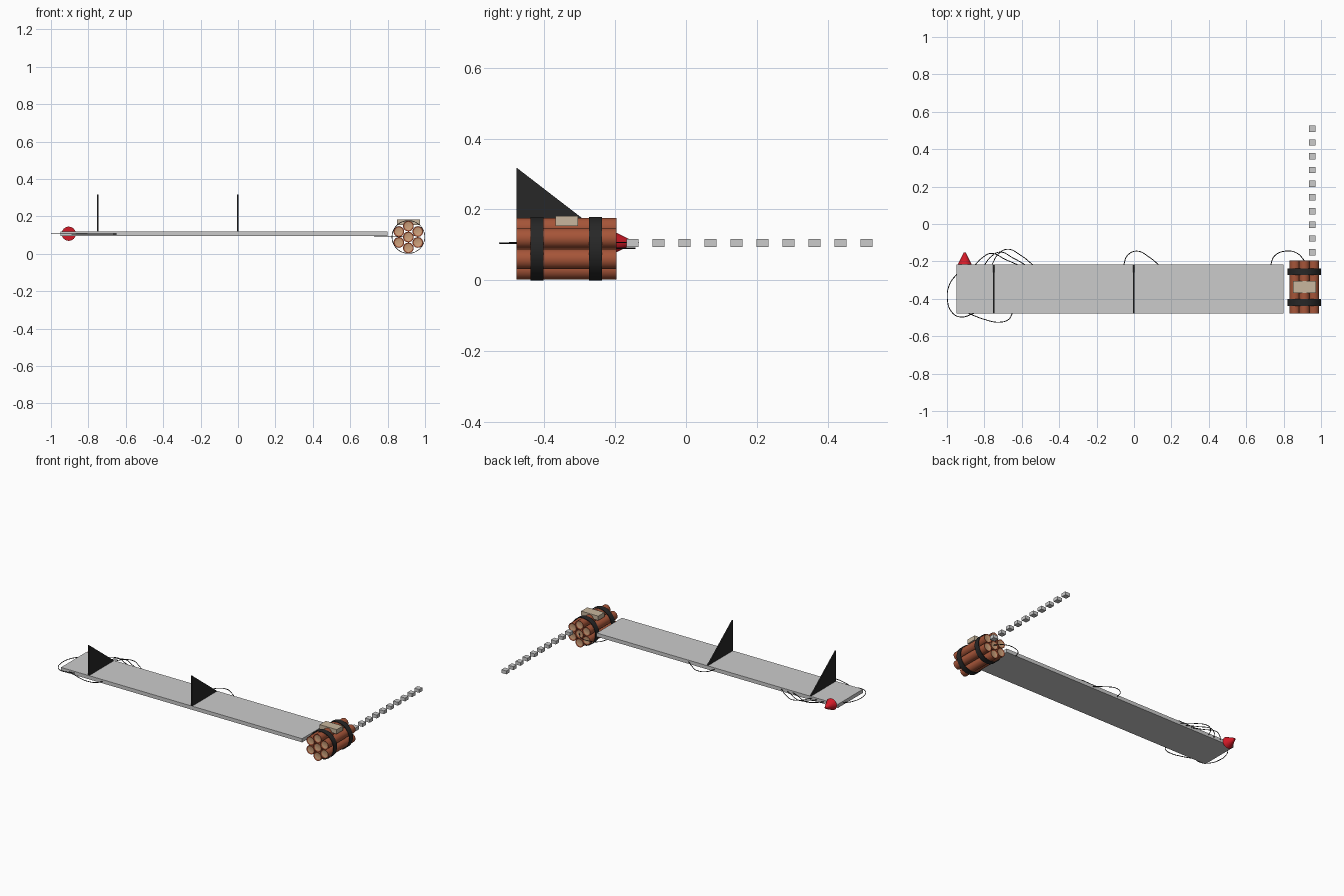
import bpy, bmesh, math
from mathutils import Matrix, Vector

if "Cube" in bpy.data.objects:
    bpy.data.objects.remove(bpy.data.objects["Cube"])


def material(name, rgb):
    m = bpy.data.materials.new(name)
    m.diffuse_color = (*rgb, 1)
    m.use_nodes = True
    m.node_tree.nodes["Principled BSDF"].inputs["Base Color"].default_value = m.diffuse_color
    return m


RED = material("signal_red", (0.65, 0.01, 0.02))
BLACK = material("black", (0.02, 0.02, 0.02))
PAPER = material("stick_paper", (0.38, 0.09, 0.04))
TAN = material("stick_end", (0.62, 0.36, 0.2))
BEIGE = material("beige", (0.58, 0.47, 0.34))


def finish(name, bm, mats=(), smooth=False):
    bmesh.ops.recalc_face_normals(bm, faces=bm.faces)
    me = bpy.data.meshes.new(name)
    bm.to_mesh(me)
    bm.free()
    ob = bpy.data.objects.new(name, me)
    bpy.context.collection.objects.link(ob)
    for m in mats:
        me.materials.append(m)
    if smooth:
        bpy.ops.object.select_all(action='DESELECT')
        ob.select_set(True)
        bpy.context.view_layer.objects.active = ob
        bpy.ops.object.shade_smooth_by_angle(angle=math.radians(35))
    return ob


def box(name, lo, hi, mats=()):
    lo, hi = Vector(lo), Vector(hi)
    bm = bmesh.new()
    bmesh.ops.create_cube(bm, size=1, matrix=Matrix.Translation((lo + hi) / 2)
                          @ Matrix.Diagonal((*(hi - lo), 1)))
    return finish(name, bm, mats)


def y_cone(bm, x, z, y0, y1, r0, r1, sides=24, caps=True):
    # rotation sends local +z to world +y
    mat = Matrix.Translation((x, (y0 + y1) / 2, z)) @ Matrix.Rotation(-math.pi / 2, 4, 'X')
    bmesh.ops.create_cone(bm, cap_ends=caps, segments=sides, radius1=r0,
                          radius2=r1, depth=y1 - y0, matrix=mat)


def wire(name, pts, z):
    cu = bpy.data.curves.new(name, 'CURVE')
    cu.dimensions = '3D'
    cu.bevel_depth = 0.0022
    cu.bevel_resolution = 1
    cu.resolution_u = 8
    cu.use_fill_caps = True
    sp = cu.splines.new('BEZIER')
    sp.bezier_points.add(len(pts) - 1)
    for bp, (x, y) in zip(sp.bezier_points, pts):
        bp.co = (x, y, z)
        bp.handle_left_type = bp.handle_right_type = 'AUTO'
    cu.materials.append(BLACK)
    bpy.context.collection.objects.link(bpy.data.objects.new(name, cu))


# Long flat board
box("board", (-0.95, -0.478, 0.094), (0.80, -0.217, 0.118))

# Upright triangular fins
for i, x in enumerate((-0.75, -0.002)):
    bm = bmesh.new()
    tri = [bm.verts.new((x - 0.004, y, z))
           for y, z in ((-0.478, 0.117), (-0.217, 0.117), (-0.478, 0.318))]
    f = bm.faces.new(tri)
    ext = bmesh.ops.extrude_face_region(bm, geom=[f])
    bmesh.ops.translate(bm, vec=(0.008, 0, 0),
                        verts=[v for v in ext["geom"] if isinstance(v, bmesh.types.BMVert)])
    finish(f"fin_{i}", bm, [BLACK])

# Red warning cone on the back edge
bm = bmesh.new()
y_cone(bm, -0.905, 0.107, -0.217, -0.153, 0.038, 0.006)
finish("warning_cone", bm, [RED], True)

# Bundle of seven sticks with recessed pale ends
BX, BZ, R = 0.911, 0.0895, 0.0285
centres = [(BX, BZ)] + [(BX + 0.0585 * math.sin(k * math.pi / 3),
                         BZ + 0.0585 * math.cos(k * math.pi / 3)) for k in range(6)]
for i, (x, z) in enumerate(centres):
    bm = bmesh.new()
    y_cone(bm, x, z, -0.478, -0.196, R, R)
    caps = [f for f in bm.faces if len(f.verts) > 4]
    bmesh.ops.inset_individual(bm, faces=caps, thickness=0.007)
    for f in caps:
        f.material_index = 1
        bmesh.ops.translate(bm, verts=f.verts, vec=f.normal * -0.003)
    finish(f"stick_{i}", bm, [PAPER, TAN], True)

# Two black straps around the bundle
for i, y in enumerate((-0.42, -0.255)):
    bm = bmesh.new()
    rings = []
    for r, yy in ((0.0895, y - 0.018), (0.0895, y + 0.018), (0.086, y + 0.018), (0.086, y - 0.018)):
        rings.append([bm.verts.new((BX + r * math.cos(a * math.pi / 24), yy,
                                    BZ + r * math.sin(a * math.pi / 24))) for a in range(48)])
    for k in range(4):
        a, b = rings[k], rings[(k + 1) % 4]
        for j in range(48):
            n = (j + 1) % 48
            bm.faces.new((a[j], a[n], b[n], b[j]))
    finish(f"strap_{i}", bm, [BLACK], True)

# Timer block on top
box("timer_block", (0.85, -0.368, 0.153), (0.974, -0.304, 0.182), [BEIGE])

# Row of small blocks leading away as a fuse line
for i in range(10):
    y = -0.151 + i * 0.0733
    box(f"fuse_block_{i}", (0.936, y - 0.017, 0.094), (0.971, y + 0.017, 0.116))

# Loose wires looping off the board edges
E = -0.219
for i, (x0, x1, top) in enumerate(((-0.85, -0.62, -0.157), (-0.80, -0.58, -0.15),
                                   (-0.76, -0.54, -0.135))):
    w = x1 - x0
    wire(f"edge_wire_{i}", [(x0, E), (x0 + 0.16 * w, top - 0.025), (x0 + 0.38 * w, top),
                            (x0 + 0.7 * w, top - 0.032), (x1, E)], 0.107)
wire("middle_wire", [(-0.055, E), (-0.035, -0.168), (0.015, -0.145),
                     (0.085, -0.18), (0.133, E)], 0.107)
wire("bundle_wire", [(0.73, E), (0.752, -0.17), (0.81, -0.145), (0.87, -0.155),
                     (0.915, -0.2)], 0.091)
wire("end_wire", [(-0.945, -0.265), (-0.985, -0.32), (-0.998, -0.40), (-0.975, -0.47),
                  (-0.93, -0.497), (-0.85, -0.476)], 0.107)
wire("front_wire", [(-0.89, -0.476), (-0.80, -0.51), (-0.72, -0.525),
                    (-0.67, -0.51), (-0.65, -0.476)], 0.105)
